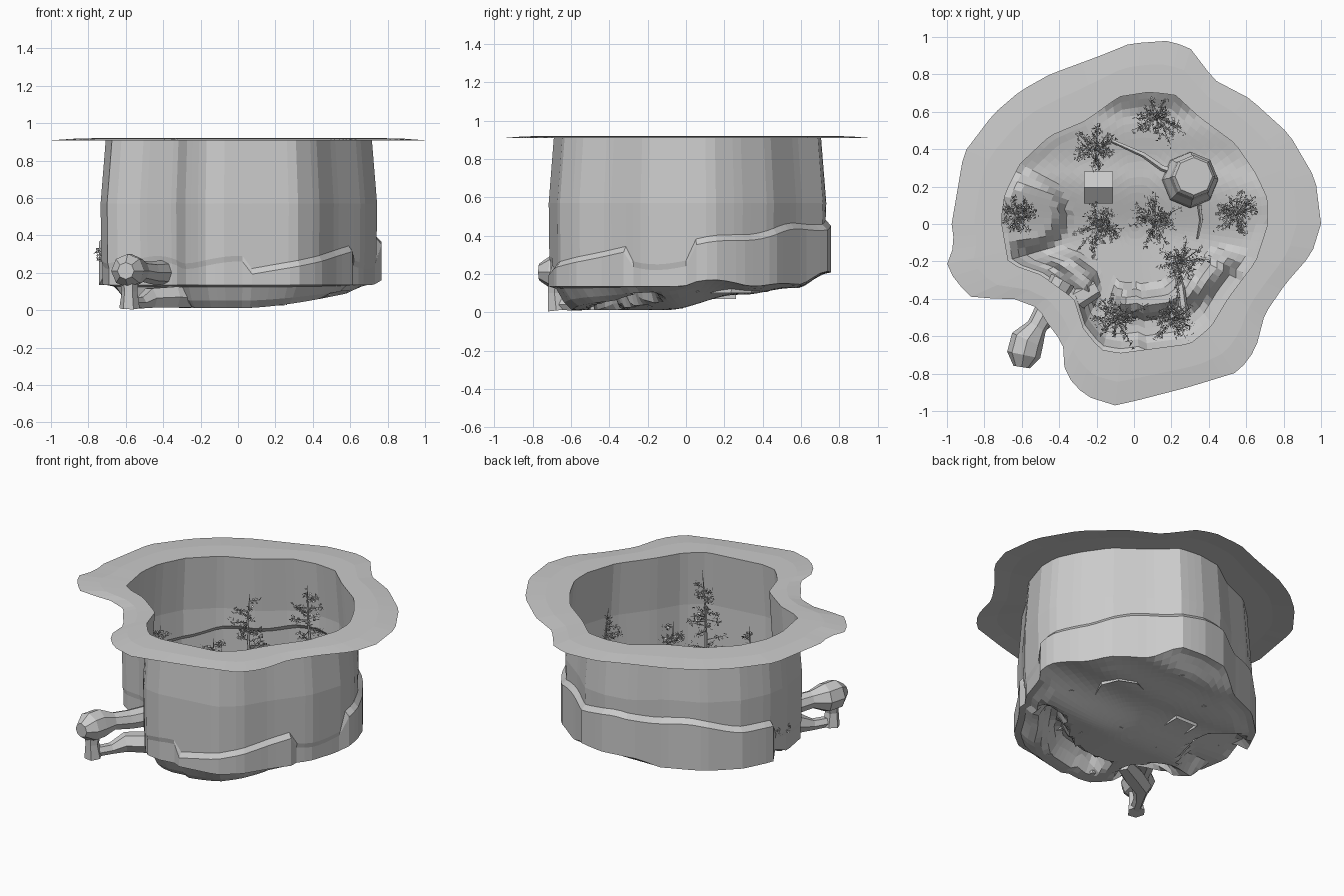
import bpy, bmesh, math, random
from mathutils import Vector

if "Cube" in bpy.data.objects:
    bpy.data.objects.remove(bpy.data.objects["Cube"])

random.seed(4)
N = 90

# Outlines traced in plan (x, y)
OUTER = [(-1, -.21), (-.96, -.11), (-.975, 0), (-.91, .38), (-.75, .59), (-.61, .71), (-.45, .8), (-.18, .9),
         (-.02, .965), (.19, .98), (.3, .94), (.43, .77), (.62, .67), (.83, .48), (.97, .24), (1, 0), (.95, -.16),
         (.81, -.32), (.7, -.48), (.65, -.67), (.56, -.79), (.3, -.87), (.03, -.94), (-.1, -.97), (-.26, -.92),
         (-.37, -.8), (-.38, -.64), (-.47, -.52), (-.51, -.45), (-.67, -.39), (-.85, -.41), (-.96, -.3)]
INNER = [(-.71, .02), (-.69, .16), (-.61, .32), (-.45, .47), (-.26, .55), (-.08, .68), (.08, .705), (.22, .69),
         (.35, .57), (.54, .43), (.65, .27), (.715, .13), (.715, 0), (.65, -.2), (.5, -.4), (.41, -.55),
         (.3, -.64), (-.08, -.69), (-.18, -.67), (-.27, -.56), (-.32, -.4), (-.5, -.27), (-.67, -.21)]


def polar(pts):
    """Sample a star-shaped outline as N radii."""
    segs = list(zip(pts, pts[1:] + pts[:1]))
    out = []
    for i in range(N):
        a = 2 * math.pi * (i + .01) / N
        c, s = math.cos(a), math.sin(a)
        best = 0
        for (x1, y1), (x2, y2) in segs:
            ex, ey = x2 - x1, y2 - y1
            det = ex * s - ey * c
            if abs(det) < 1e-9:
                continue
            r = (ex * y1 - ey * x1) / det
            u = (c * y1 - s * x1) / det
            if -1e-6 <= u <= 1 + 1e-6 and r > 0:
                best = max(best, r)
        out.append(best)
    return out


def step(a, b, v):
    t = min(1, max(0, (v - a) / (b - a)))
    return t * t * (3 - 2 * t)


def make(name, bm):
    me = bpy.data.meshes.new(name)
    bm.to_mesh(me)
    bm.free()
    ob = bpy.data.objects.new(name, me)
    bpy.context.collection.objects.link(ob)
    return ob


def bridge(bm, rings):
    for a, b in zip(rings, rings[1:]):
        n = len(a)
        for i in range(n):
            bm.faces.new((a[i], a[(i + 1) % n], b[(i + 1) % n], b[i]))


def tube(bm, pts, radii, n, cap=True):
    pts = [Vector(p) for p in pts]
    rings = []
    for i, p in enumerate(pts):
        d = (pts[min(i + 1, len(pts) - 1)] - pts[max(i - 1, 0)]).normalized()
        u = d.cross(Vector((.31, -.25, .1) if abs(d.z) > .8 else (0, 0, 1))).normalized()
        v = d.cross(u)
        rings.append([bm.verts.new(p + radii[i] * (math.cos(2 * math.pi * k / n) * u
                     + math.sin(2 * math.pi * k / n) * v)) for k in range(n)])
    bridge(bm, rings)
    if cap:
        bm.faces.new(rings[0])
        bm.faces.new(rings[-1])


def ground(x, y, t):
    """Floor height: slope up to back and right, crescent ridge in front, left mound, raised edge."""
    back = .08 * step(-.1, .27, y) + .035 * step(.3, .55, y) + .08 * step(.58, .74, y)
    side = .2 * max(0, x - .05) ** 1.5 * (1 - .6 * step(0, .4, y)) + .1 * max(0, -x - .3) ** 1.2
    z = .012 + back + side
    q = math.hypot(x - .05, y - .08)
    gap = step(.03, .1, abs(x + .15))
    z += .11 * step(.42, .46, q) * (1 - step(.52, .6, q)) * step(-.12, -.22, y) * gap
    z += .09 * step(.22, .15, math.hypot(x + .57, y - .06))
    z += max(0, .135 - z) * step(.84, .97, t)
    return z


ro, ri = polar(OUTER), polar(INNER)
ang = [2 * math.pi * (i + .01) / N for i in range(N)]

# Per-angle shelf height and outward bulge near the wall foot
low = []
for a in ang:
    deg = math.degrees(a)
    if 4 < deg < 172:
        low.append((.345 + .1 * math.sin(math.radians((deg - 4) * 1.07)) + .012 * math.sin(a * 9), .035))
    elif 275 < deg < 335:
        low.append((.19 + .13 * (deg - 275) / 60, .03))
    else:
        low.append((.24 + .02 * math.sin(a * 7), .0))


def ring(bm, f):
    vs = []
    for i, a in enumerate(ang):
        r, z = f(i)
        vs.append(bm.verts.new((r * math.cos(a), r * math.sin(a), z)))
    return vs


# Flat rim
bm = bmesh.new()
bridge(bm, [ring(bm, lambda i: (ro[i], .908)),
            ring(bm, lambda i: (ri[i] + .55 * (ro[i] - ri[i]), .918)),
            ring(bm, lambda i: (ri[i], .92))])
make("rim", bm)

# Pit wall with bulging shelves
foot = [ri[i] * 1.025 + low[i][1] for i in range(N)]
footz = [ground(foot[i] * math.cos(a), foot[i] * math.sin(a), 1) for i, a in enumerate(ang)]
bm = bmesh.new()
bridge(bm, [ring(bm, lambda i: (ri[i], .92)),
            ring(bm, lambda i: (ri[i] * 1.04, .57)),
            ring(bm, lambda i: (ri[i] * 1.035, low[i][0] + .03)),
            ring(bm, lambda i: (ri[i] * 1.025 + low[i][1], low[i][0])),
            ring(bm, lambda i: (foot[i], footz[i]))])
make("pit_wall", bm)

# Uneven floor
bm = bmesh.new()
rings = []
for k in range(18, 0, -1):
    t = k / 18
    rings.append(ring(bm, lambda i: (foot[i] * t, ground(foot[i] * t * math.cos(ang[i]),
                                                         foot[i] * t * math.sin(ang[i]), t))))
bridge(bm, rings)
bm.faces.new(rings[-1])
make("pit_floor", bm)

# Side tunnel: rounded chamber on a hollow handle
bm = bmesh.new()
tube(bm, [(-.38, -.3, .2), (-.47, -.46, .2), (-.52, -.55, .21), (-.57, -.62, .21), (-.59, -.7, .21), (-.6, -.765, .21)],
     [.07, .06, .055, .09, .09, .045], 8)
tube(bm, [(-.58, -.67, .2), (-.58, -.68, .1), (-.58, -.67, .01)], [.055, .042, .055], 6)
tube(bm, [(-.59, -.69, .04), (-.52, -.57, .04), (-.47, -.49, .065), (-.34, -.42, .07), (-.2, -.34, .06)],
     [.033, .035, .06, .065, .05], 6)
make("side_tunnel", bm)

# Hut: box walls and gable roof
bm = bmesh.new()
hx, hy, hz = -.19, .195, .07
prof = [(-.065, 0), (-.065, .09), (-.085, .08), (0, .15), (.085, .08), (.065, .09), (.065, 0)]
ends = [[bm.verts.new((hx + s * .078, hy + y, hz + z)) for y, z in prof] for s in (-1, 1)]
for i in range(6):
    bm.faces.new((ends[0][i], ends[0][i + 1], ends[1][i + 1], ends[1][i]))
for e in ends:
    bm.faces.new((e[0], e[1], e[5], e[6]))
    bm.faces.new((e[1], e[3], e[5]))
make("hut", bm)

# Tapered stone tower, slightly leaning
bm = bmesh.new()
rings = []
for r, z in [(.15, .1), (.145, .15), (.12, .2), (.115, .28), (.1, .3)]:
    o = (z - .1) * .1
    rings.append([bm.verts.new((.3 + o + r * math.cos(math.pi * k / 4), .235 + o + r * math.sin(math.pi * k / 4), z))
                  for k in range(8)])
bridge(bm, rings)
bm.faces.new(rings[-1])
make("round_tower", bm)

# Fallen logs and roots
bm = bmesh.new()
tube(bm, [(.22, -.22, .08), (.25, -.34, .15), (.27, -.5, .16)], [.015, .022, .025], 6)
tube(bm, [(-.13, .45, .14), (.05, .37, .14), (.15, .3, .13), (.24, .27, .14)], [.01, .015, .018, .02], 5)
tube(bm, [(.35, .1, .1), (.36, .02, .08), (.34, -.08, .06)], [.012, .01, .006], 5)
make("fallen_logs", bm)


def tree(i, x, y, top):
    """Thin trunk with ragged tiers of twigs and leaf cards."""
    bm = bmesh.new()
    z0 = ground(x, y, .5)
    h = top - z0
    lean = lambda t: Vector((x + .012 * math.sin(5 * t + i), y + .012 * math.cos(4 * t + i), z0 + h * t))
    tube(bm, [lean(t) for t in (0, .1, .4, .7, 1)], [.018, .012, .01, .007, .001], 5)
    for b in range(26):
        t = random.uniform(.25, .95)
        a = b * 2.4 + random.uniform(-.4, .4)
        L = (.05 + .11 * (1 - t)) * random.uniform(.6, 1.3)
        d = Vector((math.cos(a), math.sin(a), random.uniform(-.1, .3)))
        p, q = lean(t), lean(t) + d * L
        tube(bm, [p, q], [.004, .0015], 3, False)
        for _ in range(18):
            c = p.lerp(q, random.uniform(.35, 1.05)) + Vector([random.uniform(-.015, .015) for _ in range(3)])
            bm.faces.new([bm.verts.new(c + Vector([random.uniform(-.013, .013) for _ in range(3)]))
                          for _ in range(3)])
    make("tree_%d" % i, bm)


for i, (x, y, top) in enumerate([(.12, .57, .84), (-.2, .41, .76), (-.61, .05, .58), (-.18, -.02, .64), (.12, .01, .55),
                                 (.54, .05, .76), (.25, -.2, .65), (-.1, -.5, .6), (.22, -.5, .88)]):
    tree(i, x, y, top)
